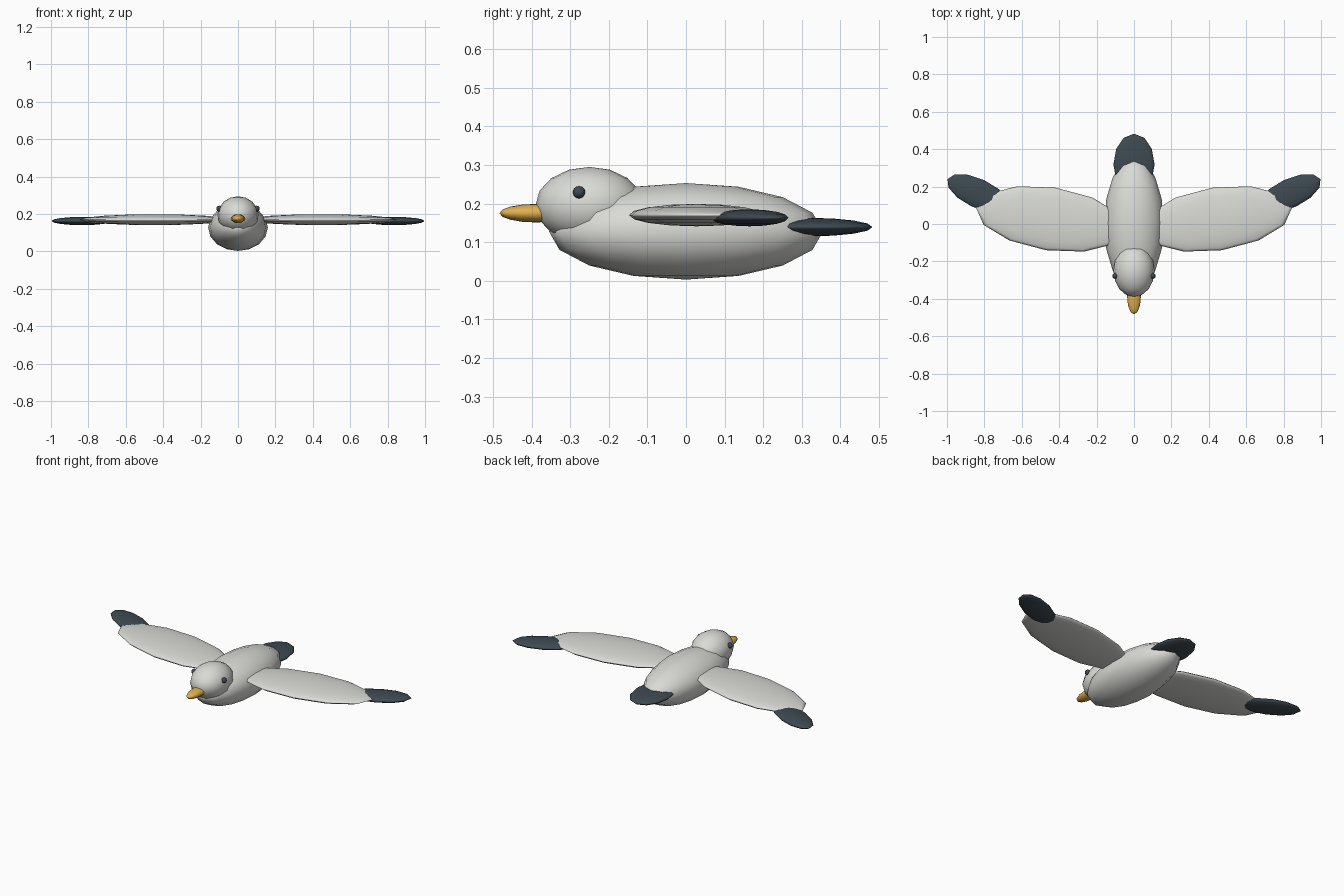
import bpy
import math

if "Cube" in bpy.data.objects:
    bpy.data.objects.remove(bpy.data.objects["Cube"])


def material(name, color):
    m = bpy.data.materials.new(name)
    m.diffuse_color = (*color, 1.0)
    m.use_nodes = True
    m.node_tree.nodes["Principled BSDF"].inputs["Base Color"].default_value = m.diffuse_color
    return m


GREY = material("pale_grey", (0.70, 0.71, 0.67))
DARK = material("dark_slate", (0.047, 0.068, 0.082))
GOLD = material("golden_yellow", (0.74, 0.43, 0.075))


def ellipsoid(name, center, radii, mat, segments=12, rings=8, turn=0.0):
    """Smooth low-poly ellipsoid, turned about the vertical axis (degrees)."""
    bpy.ops.mesh.primitive_uv_sphere_add(segments=segments, ring_count=rings, radius=1)
    ob = bpy.context.object
    ob.name = name
    ob.scale = radii
    ob.location = center
    ob.rotation_euler = (0, 0, math.radians(turn))
    ob.data.materials.append(mat)
    bpy.ops.object.shade_smooth()
    return ob


# Body, head, beak and tail along the centre line
ellipsoid("body", (0, 0, 0.128), (0.16, 0.355, 0.125), GREY, 16)
ellipsoid("head", (0, -0.25, 0.195), (0.11, 0.14, 0.10), GREY, 16)
ellipsoid("beak", (0, -0.388, 0.175), (0.037, 0.095, 0.024), GOLD)
ellipsoid("tail", (0, 0.318, 0.139), (0.11, 0.165, 0.024), DARK)

# Mirrored wings, wing tips and eyes
for side, label in ((1, "right"), (-1, "left")):
    ellipsoid("wing_" + label, (side * 0.445, 0.027, 0.17),
              (0.404, 0.169, 0.029), GREY, turn=side * 8.5)
    ellipsoid("wing_tip_" + label, (side * 0.834, 0.164, 0.163),
              (0.18, 0.078, 0.022), DARK, turn=side * 25)
    ellipsoid("eye_" + label, (side * 0.10, -0.277, 0.229),
              (0.016, 0.016, 0.016), DARK)
